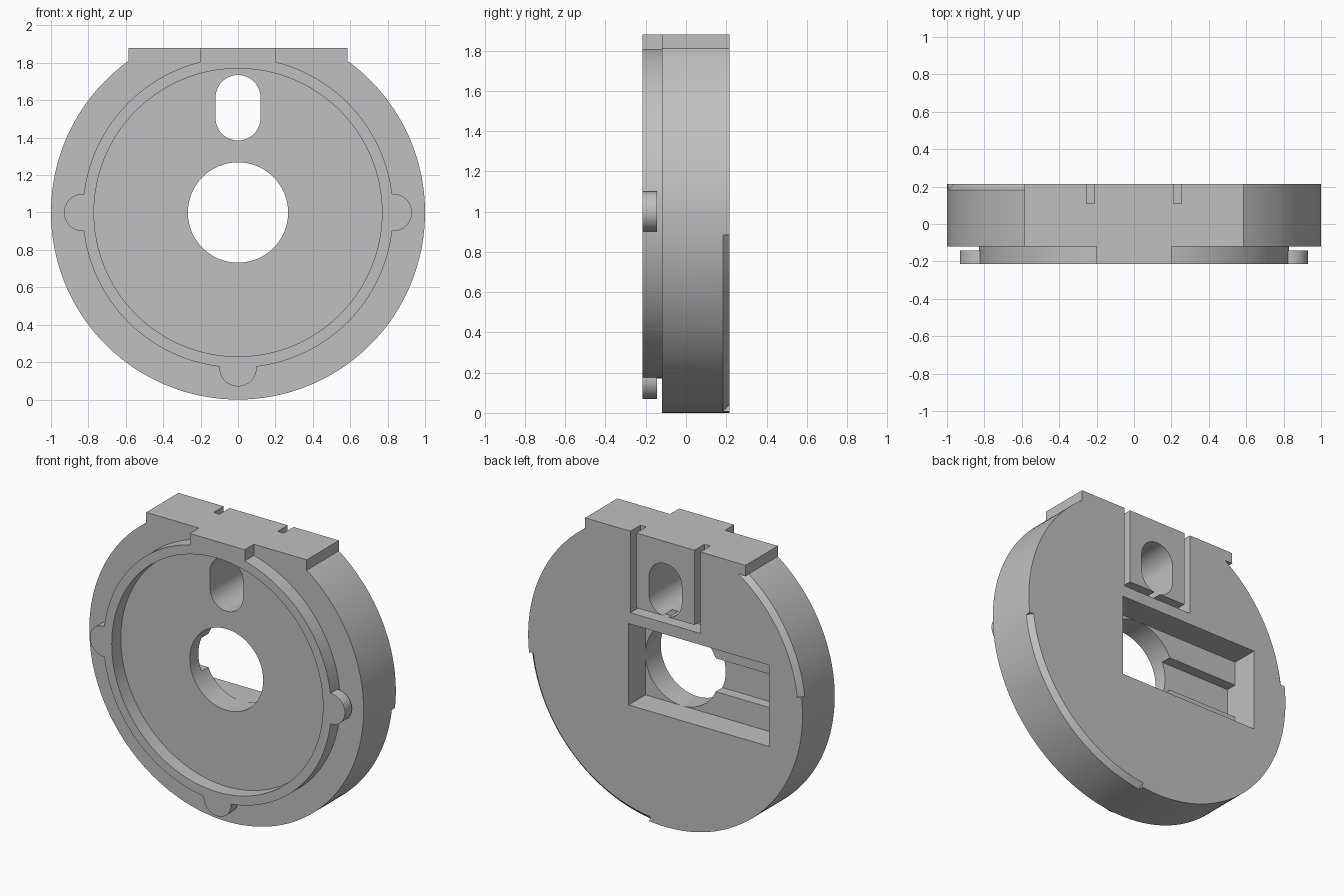
import bpy, bmesh
from math import sin, cos, radians, sqrt, asin, degrees
from mathutils import Vector

if "Cube" in bpy.data.objects:
    bpy.data.objects.remove(bpy.data.objects["Cube"], do_unlink=True)

# Main dimensions
BACK, FACE, FRONT = 0.215, -0.12, -0.215
TOP, MID = 1.88, 1.0
SLAB_X, SLAB_Z = 0.585, 1.81


def finish(name, bm):
    bmesh.ops.recalc_face_normals(bm, faces=bm.faces)
    mesh = bpy.data.meshes.new(name)
    bm.to_mesh(mesh)
    bm.free()
    obj = bpy.data.objects.new(name, mesh)
    bpy.context.collection.objects.link(obj)
    return obj


def prism(name, outline, y0, y1):
    """Extrude an (x, z) outline along y."""
    bm = bmesh.new()
    face = bm.faces.new([bm.verts.new((x, y0, z)) for x, z in outline])
    ext = bmesh.ops.extrude_face_region(bm, geom=[face])
    verts = [g for g in ext["geom"] if isinstance(g, bmesh.types.BMVert)]
    bmesh.ops.translate(bm, verts=verts, vec=(0, y1 - y0, 0))
    return finish(name, bm)


def arc(cx, cz, r, a0, a1, n):
    angles = [radians(a0 + (a1 - a0) * i / n) for i in range(n + 1)]
    return [(cx + r * cos(a), cz + r * sin(a)) for a in angles]


def disc(name, cx, cz, r, y0, y1, n=128):
    return prism(name, arc(cx, cz, r, 0, 360, n)[:-1], y0, y1)


def block(name, x0, x1, z0, z1, y0, y1):
    return prism(name, [(x0, z0), (x1, z0), (x1, z1), (x0, z1)], y0, y1)


def combine(target, tool, operation):
    """Apply a boolean and remove its tool."""
    tool.hide_render = True
    mod = target.modifiers.new("bool", "BOOLEAN")
    mod.operation, mod.solver, mod.object = operation, "EXACT", tool
    bpy.context.view_layer.update()
    graph = bpy.context.evaluated_depsgraph_get()
    mesh = bpy.data.meshes.new_from_object(target.evaluated_get(graph))
    target.modifiers.clear()
    target.data = mesh
    bpy.data.objects.remove(tool, do_unlink=True)


def rim_bevel(a0, a1, n=48):
    """Triangular wedge swept around the back rim, kept below the slab."""
    bm = bmesh.new()
    section = [(0.958, BACK + 0.01), (1.02, BACK - 0.052), (1.02, BACK + 0.01)]
    rings = []
    for i in range(n + 1):
        a = radians(a0 + (a1 - a0) * i / n)
        rings.append([bm.verts.new((r * cos(a), y, MID + r * sin(a))) for r, y in section])
    for p, q in zip(rings, rings[1:]):
        for k in range(3):
            j = (k + 1) % 3
            bm.faces.new((p[k], p[j], q[j], q[k]))
    bm.faces.new(rings[0])
    bm.faces.new(rings[-1])
    geom = bm.verts[:] + bm.edges[:] + bm.faces[:]
    cut = bmesh.ops.bisect_plane(bm, geom=geom, plane_co=Vector((0, 0, SLAB_Z)),
                                 plane_no=Vector((0, 0, 1)), clear_outer=True)
    edges = [g for g in cut["geom_cut"] if isinstance(g, bmesh.types.BMEdge)]
    if edges:
        bmesh.ops.contextual_create(bm, geom=edges)
    return finish("rim_bevel_cutter", bm)


# Round body with a flat-topped slab
corner = degrees(asin(sqrt(1 - SLAB_X ** 2)))
outline = arc(0, MID, 1, 180 - corner, 360 + corner, 150)
outline += [(SLAB_X, TOP + 0.08), (-SLAB_X, TOP + 0.08)]
body = prism("round_housing", outline, FACE, BACK)

# Raised front collar with top tab and three locating lugs
collar = disc("collar", 0, MID, 0.83, FRONT, FACE + 0.03)
combine(collar, block("tab", -0.2, 0.2, MID + 0.6, TOP + 0.06, FRONT, FACE + 0.03), "UNION")
for x, z in ((0.83, MID), (-0.83, MID), (0, MID - 0.83)):
    combine(collar, disc("lug", x, z, 0.1, FRONT, -0.143, 48), "UNION")
combine(collar, disc("collar_bore", 0, MID, 0.77, FRONT - 0.1, FACE + 0.1), "DIFFERENCE")
combine(body, collar, "UNION")
combine(body, block("top_trim", -1.2, 1.2, TOP, TOP + 0.4, -0.5, 0.5), "DIFFERENCE")

# Partial bevels on the back rim
combine(body, rim_bevel(-83.4, -6.6), "DIFFERENCE")
combine(body, rim_bevel(112, 173.4), "DIFFERENCE")

# Rectangular back pocket with a deeper channel in its floor
combine(body, block("pocket", -0.755, 0.267, 0.732, 1.268, 0.04, 0.4), "DIFFERENCE")
combine(body, block("channel", -0.755, 0, 0.89, 1.11, -0.03, 0.1), "DIFFERENCE")

# U-shaped groove around the tongue on the back
u_path = [(-0.255, 2.1), (-0.255, 1.343), (0.255, 1.343), (0.255, 2.1),
          (0.212, 2.1), (0.212, 1.387), (-0.212, 1.387), (-0.212, 2.1)]
combine(body, prism("groove", u_path, 0.11, 0.4), "DIFFERENCE")

# Centre hole and long slot, both right through
combine(body, disc("centre_hole", 0, MID, 0.268, -0.5, 0.5, 96), "DIFFERENCE")
slot = arc(0, 1.615, 0.12, 0, 180, 24) + arc(0, 1.505, 0.12, 180, 360, 24)
combine(body, prism("long_slot", slot, -0.5, 0.5), "DIFFERENCE")

# Single grey finish
grey = bpy.data.materials.new("plain grey")
grey.use_nodes = True
colour = (0.53, 0.53, 0.53, 1)
grey.diffuse_color = colour
grey.node_tree.nodes["Principled BSDF"].inputs["Base Color"].default_value = colour
body.data.materials.clear()
body.data.materials.append(grey)
for poly in body.data.polygons:
    poly.material_index = 0

bpy.ops.object.select_all(action="DESELECT")
body.select_set(True)
bpy.context.view_layer.objects.active = body
bpy.ops.object.shade_smooth_by_angle(angle=radians(20))
